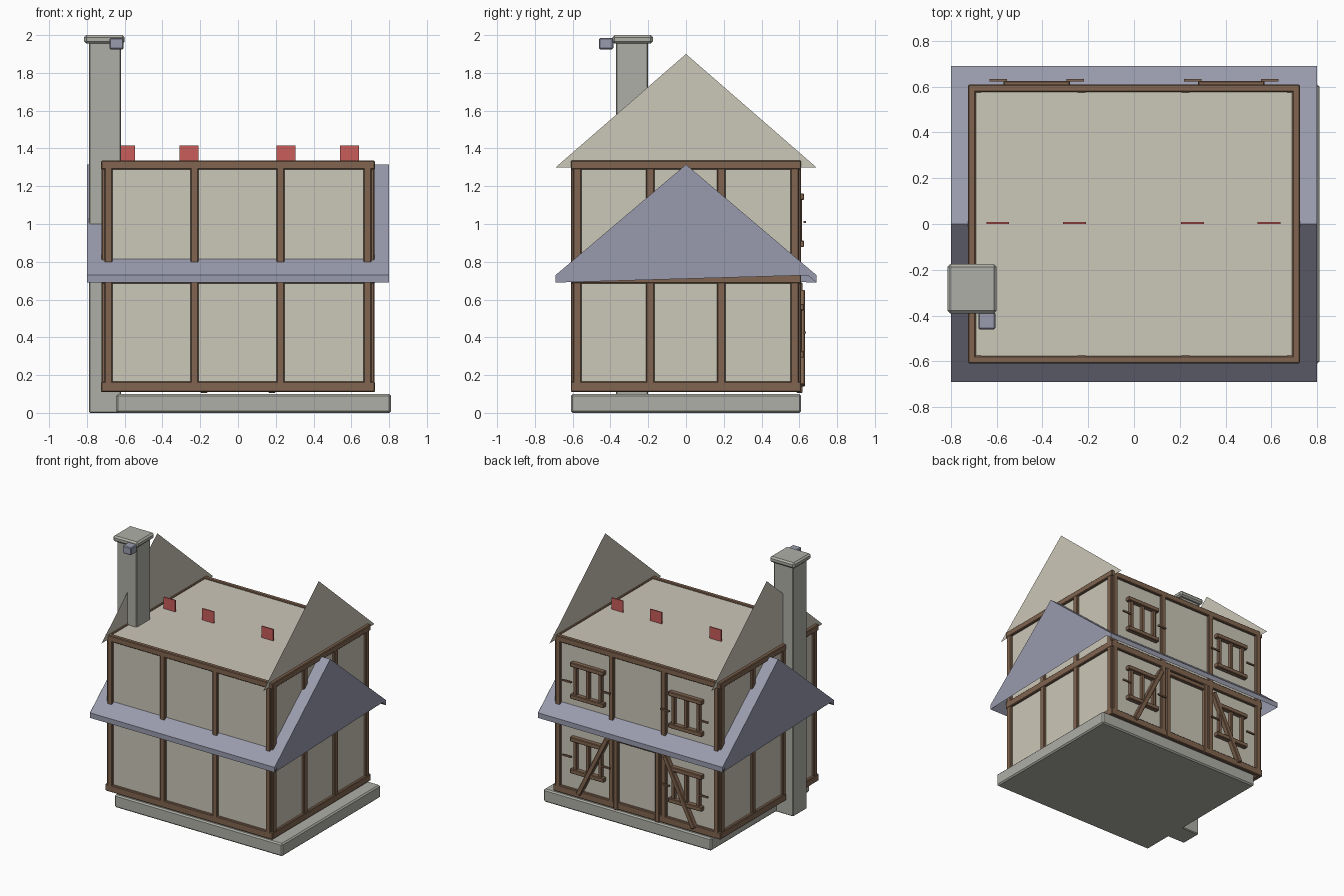
import bpy, bmesh, math
from mathutils import Vector

cube = bpy.data.objects.get("Cube")
if cube:
    bpy.data.objects.remove(cube)


def material(name, r, g, b):
    m = bpy.data.materials.new(name)
    m.use_nodes = True
    m.diffuse_color = (r, g, b, 1)
    m.node_tree.nodes["Principled BSDF"].inputs["Base Color"].default_value = (r, g, b, 1)
    return m


plaster = material("cream plaster", 0.60, 0.57, 0.48)
slate = material("blue slate", 0.32, 0.33, 0.42)
stone = material("grey stone", 0.43, 0.43, 0.39)
wood = material("brown wood", 0.22, 0.13, 0.08)
clay = material("red clay", 0.58, 0.11, 0.10)


def mesh_object(name, verts, faces, mat):
    me = bpy.data.meshes.new(name)
    me.from_pydata(verts, [], faces)
    me.materials.append(mat)
    ob = bpy.data.objects.new(name, me)
    bpy.context.scene.collection.objects.link(ob)
    return ob


def box(name, x, y, z, mat, bevel=0.0, tilt=0.0):
    """Box from (min, max) spans, optionally tilted about the y axis."""
    spans = (x, y, z)
    bm = bmesh.new()
    bmesh.ops.create_cube(bm, size=1)
    for v in bm.verts:
        v.co = Vector([v.co[i] * abs(s[1] - s[0]) for i, s in enumerate(spans)])
    if bevel:
        bmesh.ops.bevel(bm, geom=bm.edges[:], offset=bevel, segments=1, affect='EDGES')
    me = bpy.data.meshes.new(name)
    bm.to_mesh(me)
    bm.free()
    me.materials.append(mat)
    ob = bpy.data.objects.new(name, me)
    ob.location = [(s[0] + s[1]) / 2 for s in spans]
    ob.rotation_euler.y = tilt
    bpy.context.scene.collection.objects.link(ob)
    return ob


def around(c, half):
    return (c - half, c + half)


# Stone base and chimney
box("foundation", (-0.645, 0.81), (-0.61, 0.61), (0, 0.10), stone, 0.01)
box("chimney_stack", (-0.79, -0.62), (-0.37, -0.20), (0, 1.97), stone, 0.006)
box("chimney_cap", (-0.815, -0.60), (-0.39, -0.175), (1.955, 2.0), stone, 0.012)
box("chimney_block", (-0.68, -0.605), (-0.46, -0.385), (1.925, 1.985), slate, 0.006)

# Plaster walls with a flat top
WX, WY = 0.705, 0.59
box("walls", (-WX, WX), (-WY, WY), (0.115, 1.325), plaster)

# Timber frame: rails and posts on each side
rails = {"bottom": (0.11, 0.165), "middle": (0.685, 0.74), "top": (1.288, 1.335)}
for s in (-1, 1):
    side_x, side_y = ("right", "left")[s > 0], ("front", "back")[s > 0]
    for label, z in rails.items():
        box(f"{side_y}_{label}_rail", (-0.725, 0.725), around(s * (WY + 0.003), 0.017), z, wood, 0.005)
        box(f"{side_x}_{label}_rail", around(s * (WX + 0.003), 0.017), (-0.61, 0.61), z, wood, 0.005)
    for i, x in enumerate((-0.686, -0.23, 0.225, 0.686)):
        box(f"{side_y}_post_{i}", around(x, 0.021), around(s * (WY + 0.002), 0.018),
            (0.12, 1.33), wood, 0.005)
    for i, y in enumerate((-0.575, -0.19, 0.187, 0.575)):
        box(f"{side_x}_post_{i}", around(s * (WX + 0.002), 0.016), around(y, 0.022),
            (0.12, 1.33), wood, 0.005)

# Lower roof: hollow ridged slab, with a gable plate at each end
RX, RY, EAVE, RIDGE, THICK = 0.80, 0.69, 0.73, 1.315, 0.04
profile = [(-RY, EAVE), (0, RIDGE), (RY, EAVE),
           (RY, EAVE - THICK), (0, RIDGE - THICK), (-RY, EAVE - THICK)]
verts = [(x, y, z) for x in (-RX, RX) for y, z in profile]
faces = [(i, (i + 1) % 6, (i + 1) % 6 + 6, i + 6) for i in range(6)]
faces += [(0, 5, 4, 1), (1, 4, 3, 2), (6, 7, 10, 11), (7, 8, 9, 10)]
roof = mesh_object("lower_roof", verts, faces, slate)
bm = bmesh.new()
bm.from_mesh(roof.data)
bmesh.ops.recalc_face_normals(bm, faces=bm.faces)
bm.to_mesh(roof.data)
bm.free()
for s in (-1, 1):
    side = ("right", "left")[s > 0]
    x = s * (RX + 0.001)
    mesh_object(f"{side}_lower_gable",
                [(x, -s * RY, EAVE - THICK), (x, s * RY, EAVE), (x, 0, RIDGE)], [(0, 1, 2)], slate)
    # Upper gable plates standing on the walls
    x = s * 0.70
    mesh_object(f"{side}_upper_gable",
                [(x, -s * RY, 1.30), (x, s * RY, 1.30), (x, 0, 1.90)], [(0, 1, 2)], plaster)

# Red ridge plates
for i, x in enumerate((-0.595, -0.26, 0.255, 0.59)):
    box(f"ridge_plate_{i}", around(x, 0.05), (0, 0.009), (1.32, 1.415), clay)

# Back windows: frame, bars and hinges, on both floors
for floor, zc in (("lower", 0.435), ("upper", 1.02)):
    for s in (-1, 1):
        name = f"{floor}_{('right', 'left')[s > 0]}_window"
        xc = s * 0.425
        for label, z in (("sill", zc - 0.125), ("lintel", zc + 0.125)):
            box(f"{name}_{label}", around(xc, 0.145), (0.585, 0.625), around(z, 0.017), wood, 0.004)
        for i in (-1, 0, 1):
            box(f"{name}_bar_{i + 1}", around(xc + i * 0.108, 0.013), (0.585, 0.615),
                around(zc, 0.125), wood, 0.003)
        for i in (-1, 1):
            box(f"{name}_hinge_{i + 1}", around(xc + i * 0.168, 0.038), (0.622, 0.634),
                around(zc - 0.01, 0.006), wood)

# Diagonal braces on the lower back wall
for s in (-1, 1):
    dx, dz = 0.25, 0.50
    box(f"{('right', 'left')[s > 0]}_brace", around(s * 0.375, 0.018), (0.59, 0.63),
        around(0.395, math.hypot(dx, dz) / 2), wood, 0.004, tilt=-s * math.atan2(dx, dz))

# Back door frame
for s in (-1, 1):
    box(f"{('right', 'left')[s > 0]}_door_post", around(s * 0.18, 0.018), (0.585, 0.617),
        (0.105, 0.69), wood, 0.004)
box("door_lintel", (-0.19, 0.19), (0.585, 0.615), (0.64, 0.675), wood, 0.004)
